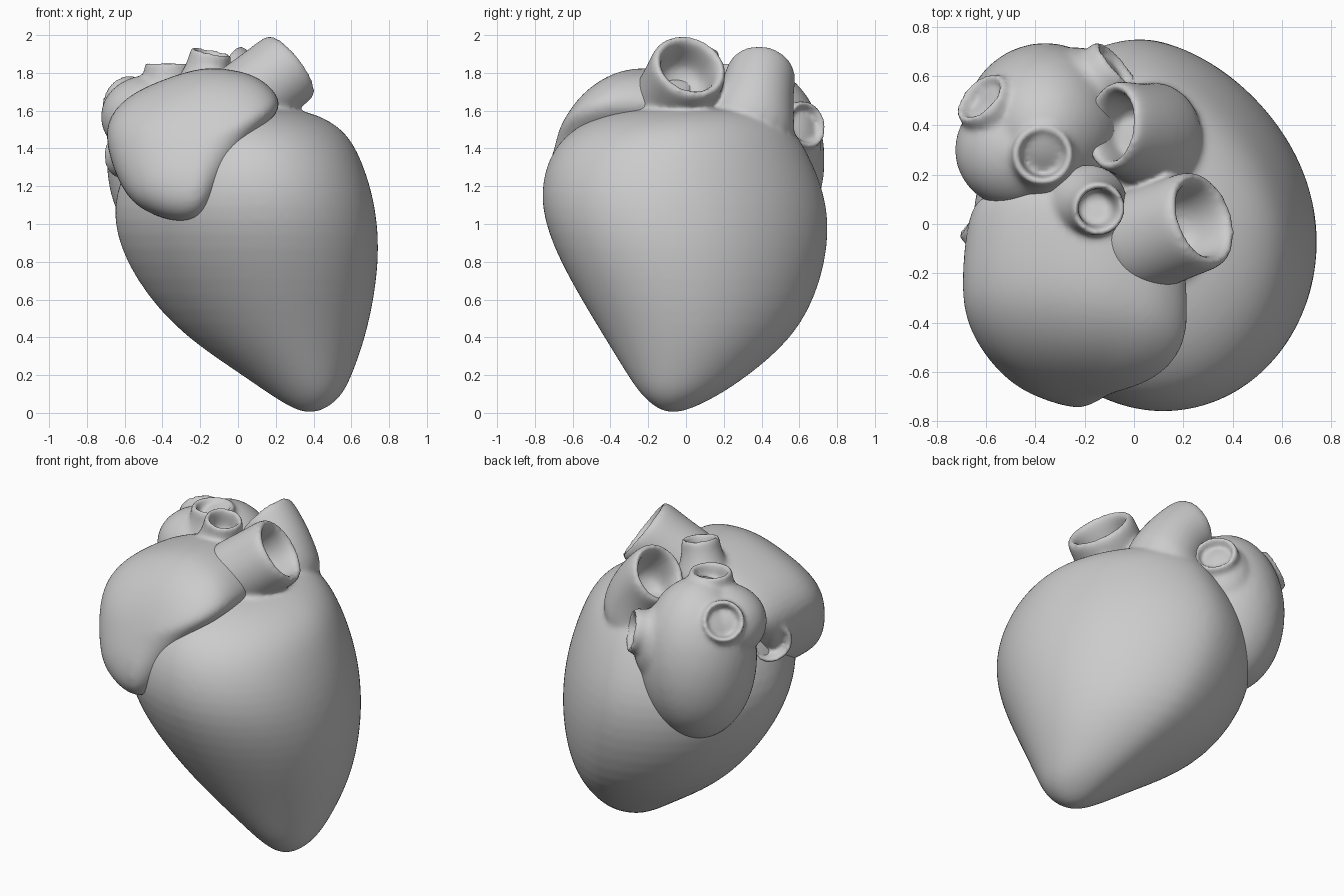
import bpy, bmesh, math
from mathutils import Vector, Matrix

cube = bpy.data.objects.get("Cube")
if cube:
    bpy.data.objects.remove(cube, do_unlink=True)

grey = bpy.data.materials.new("plain grey")
grey.use_nodes = True
grey.diffuse_color = (0.6, 0.6, 0.6, 1)
grey.node_tree.nodes["Principled BSDF"].inputs["Base Color"].default_value = (0.6, 0.6, 0.6, 1)


def loft(bm, rings):
    """Skin a row of closed rings and cap both ends."""
    rows = [[bm.verts.new(p) for p in ring] for ring in rings]
    for a, b in zip(rows, rows[1:]):
        for i in range(len(a)):
            j = (i + 1) % len(a)
            bm.faces.new((a[i], a[j], b[j], b[i]))
    bm.faces.new(rows[0])
    bm.faces.new(rows[-1])


def vessel(bm, mouth, direction, radius, length, flare=1.4, root=None):
    """Hollow tube facing one way at the mouth, bending to the root direction."""
    start = Vector(direction).normalized()
    end = Vector(root or direction).normalized()
    waist = 1 + (flare - 1) * 0.35
    profile = [(flare, -1), (waist, -0.6), (1.02, -0.25), (1.03, 0),
               (0.76, 0), (0.7, -0.25), (0.64, -0.55)]
    rings = []
    for r, h in profile:
        axis = start.lerp(end, -h).normalized()
        frame = axis.to_track_quat('Z', 'Y')
        center = Vector(mouth) + axis * h * length
        rings.append([center + frame @ Vector((math.cos(a), math.sin(a), 0)) * r * radius
                      for a in (math.tau * i / 20 for i in range(20))])
    loft(bm, rings)


def blob(bm, center, radii):
    matrix = Matrix.Translation(center) @ Matrix.Diagonal((*radii, 1))
    bmesh.ops.create_icosphere(bm, subdivisions=3, radius=1, matrix=matrix)


def finish(bm, name, smoothing):
    """Fuse the overlapping pieces into one soft skin."""
    bmesh.ops.recalc_face_normals(bm, faces=bm.faces)
    mesh = bpy.data.meshes.new(name)
    bm.to_mesh(mesh)
    bm.free()
    mesh.materials.append(grey)
    obj = bpy.data.objects.new(name, mesh)
    bpy.context.collection.objects.link(obj)
    sub = obj.modifiers.new("round", 'SUBSURF')
    sub.levels = sub.render_levels = 2
    fuse = obj.modifiers.new("fuse", 'REMESH')
    fuse.mode = 'VOXEL'
    fuse.voxel_size = 0.014
    fuse.use_smooth_shade = True
    soft = obj.modifiers.new("soften", 'SMOOTH')
    soft.factor = 0.5
    soft.iterations = smoothing


def bulge(angle, z):
    """Fuller toward the front left, flatter toward the other corners."""
    s = math.sin(2 * angle)
    if s > 0:
        return 1 - 0.08 * s
    if math.cos(angle) > 0:
        return 1 - s * min(0.08, 0.2 * (1.6 - z))
    return 1 + 0.03 * s


# Ventricles: height, then left/right and front/back limits of each section
sections = [
    (0.0, 0.33, 0.43, -0.12, -0.02), (0.08, 0.19, 0.55, -0.23, 0.16),
    (0.22, -0.01, 0.61, -0.32, 0.37), (0.45, -0.36, 0.69, -0.46, 0.63),
    (0.8, -0.62, 0.75, -0.67, 0.76), (1.1, -0.69, 0.73, -0.78, 0.77),
    (1.35, -0.58, 0.655, -0.74, 0.67), (1.5, -0.48, 0.57, -0.62, 0.58),
    (1.59, -0.32, 0.41, -0.43, 0.48), (1.62, -0.18, 0.22, -0.22, 0.33)]
bm = bmesh.new()
rings = []
for z, x0, x1, y0, y1 in sections:
    ring = []
    for i in range(28):
        a = math.tau * i / 28
        k = bulge(a, z)
        ring.append(((x0 + x1) / 2 + k * (x1 - x0) / 2 * math.cos(a),
                     (y0 + y1) / 2 + k * (y1 - y0) / 2 * math.sin(a), z))
    rings.append(ring)
loft(bm, rings)
# Two great arteries rising from the ventricles
vessel(bm, (0.29, 0.025, 1.845), (0.75, 0.28, 0.58), 0.205, 0.45, 1.1)
vessel(bm, (-0.1, 0.4, 1.81), (-0.8, 0.1, 0.55), 0.185, 0.46, 1.6, (-0.35, 0.2, 0.9))
finish(bm, "ventricles", 14)

# Right atrium: a domed pad that leans back with height
outline = [(-0.61, 1.17), (-0.53, 1.08), (-0.37, 1.01), (-0.2, 1),
           (-0.11, 1.13), (-0.04, 1.27), (0.05, 1.4), (0.15, 1.52),
           (0.24, 1.62), (0.2, 1.71), (0.1, 1.79), (-0.02, 1.82),
           (-0.18, 1.84), (-0.4, 1.77), (-0.6, 1.68), (-0.72, 1.53),
           (-0.68, 1.33)]
dome = [(-0.42, 0.75), (-0.36, 0.92), (-0.18, 0.98), (0, 1), (0.11, 0.95),
        (0.2, 0.8), (0.26, 0.57), (0.29, 0.25)]
bm = bmesh.new()
rings = []
for depth, s in dome:
    ring = []
    for x, z in outline:
        x, z = -0.25 + s * (x + 0.25), 1.42 + s * (z - 1.42)
        ring.append((x, -0.45 + 0.42 * (z - 1.4) - 0.2 * x - depth, z))
    rings.append(ring)
loft(bm, rings)
# Upper and lower great veins
vessel(bm, (-0.14, 0.06, 1.92), (0.2, -0.1, 1), 0.11, 0.28, 1.8)
vessel(bm, (-0.64, 0.05, 1.37), (-0.75, 0.65, 0.05), 0.125, 0.3, 1.3)
finish(bm, "right_atrium", 8)

# Left atrium with its lung veins
bm = bmesh.new()
blob(bm, (-0.36, 0.39, 1.34), (0.34, 0.35, 0.5))
blob(bm, (-0.48, 0.3, 1.57), (0.25, 0.24, 0.22))
blob(bm, (-0.23, 0.5, 1.43), (0.2, 0.22, 0.26))
for mouth, direction, radius, flare in [
        ((-0.63, 0.52, 1.69), (-0.6, 0.6, 0.5), 0.125, 1.6),
        ((-0.37, 0.28, 1.86), (0, 0, 1), 0.125, 2),
        ((-0.06, 0.65, 1.53), (0.72, 0.62, 0.2), 0.13, 1.4)]:
    vessel(bm, mouth, direction, radius, 0.28, flare)
finish(bm, "left_atrium", 10)
